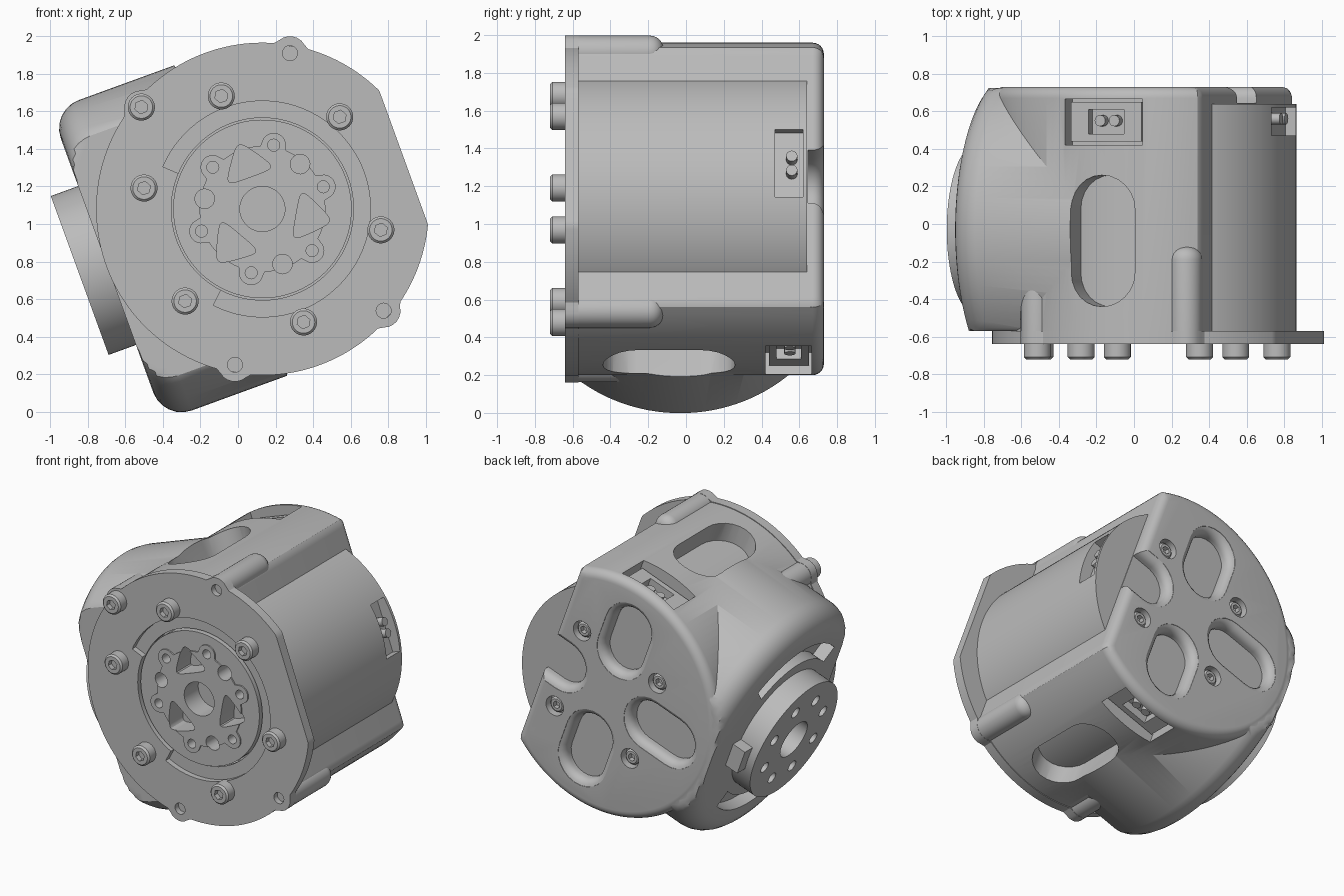
import bpy, bmesh
from math import sin, cos, pi, radians, sqrt, atan2, hypot
from mathutils import Matrix

if "Cube" in bpy.data.objects:
    bpy.data.objects.remove(bpy.data.objects["Cube"])

grey = bpy.data.materials.new("housing grey")
grey.use_nodes = True
GREY = (0.5, 0.5, 0.5, 1)
grey.diffuse_color = GREY
grey.node_tree.nodes["Principled BSDF"].inputs["Base Color"].default_value = GREY
parts = []

# ---- helpers: outlines are 2D, lofts run along one axis of the tilted frame ----
def circle(r, cx=0, cy=0, n=32):
    return [(cx + r * cos(2 * pi * i / n), cy + r * sin(2 * pi * i / n)) for i in range(n)]

def rect(x0, x1, y0, y1):
    return [(x0, y0), (x1, y0), (x1, y1), (x0, y1)]

def stadium(ax, ay, bx, by, r, n=12):
    a = atan2(by - ay, bx - ax)
    ends = ((bx, by, a - pi / 2), (ax, ay, a + pi / 2))
    return [(x + r * cos(s + pi * i / n), y + r * sin(s + pi * i / n))
            for x, y, s in ends for i in range(n + 1)]

def arc_band(r0, r1, a0, a1, n=24):
    angles = [radians(a0 + (a1 - a0) * i / n) for i in range(n + 1)]
    return ([(r1 * cos(a), r1 * sin(a)) for a in angles]
            + [(r0 * cos(a), r0 * sin(a)) for a in reversed(angles)])

def lobed(r, lobes, flat=9, n=240):
    """Disc with round lobes (distance, degrees, radius) and a flat side on +x."""
    pts = []
    for i in range(n):
        a = 2 * pi * i / n
        best = min(r, flat / cos(a)) if cos(a) > 0 else r
        for d, deg, lr in lobes:
            k = a - radians(deg)
            if cos(k) > 0 and abs(d * sin(k)) < lr:
                best = max(best, d * cos(k) + sqrt(lr ** 2 - (d * sin(k)) ** 2))
        pts.append((best * cos(a), best * sin(a)))
    return pts

PLACE = {"x": lambda p, q, h: (h, p, q),
         "y": lambda p, q, h: (p, h, q),
         "z": lambda p, q, h: (p, q, h)}

def loft(name, levels, axis="y", keep=True):
    bm = bmesh.new()
    rings = [[bm.verts.new(PLACE[axis](p, q, h)) for p, q in pts] for pts, h in levels]
    n = len(rings[0])
    for a, b in zip(rings, rings[1:]):
        for i in range(n):
            bm.faces.new((a[i], a[(i + 1) % n], b[(i + 1) % n], b[i]))
    bm.faces.new(rings[0])
    bm.faces.new(rings[-1])
    bmesh.ops.recalc_face_normals(bm, faces=bm.faces)
    mesh = bpy.data.meshes.new(name)
    bm.to_mesh(mesh)
    bm.free()
    ob = bpy.data.objects.new(name, mesh)
    bpy.context.collection.objects.link(ob)
    if keep:
        parts.append(ob)
    return ob

def prism(name, pts, h0, h1, axis="y", keep=True):
    return loft(name, [(pts, h0), (pts, h1)], axis, keep)

def cutter(pts, h0, h1, axis="y"):
    return prism("cutter", pts, h0, h1, axis, False)

def combine(ob, tools, operation="DIFFERENCE"):
    for t in tools:
        m = ob.modifiers.new("combine", "BOOLEAN")
        m.operation, m.solver, m.object = operation, "EXACT", t
    graph = bpy.context.evaluated_depsgraph_get()
    mesh = bpy.data.meshes.new_from_object(ob.evaluated_get(graph))
    ob.modifiers.clear()
    ob.data = mesh
    for t in tools:
        bpy.data.objects.remove(t)

def fillet(r, steps=6):
    """Pairs of (inset, advance) for a quarter-round edge."""
    return [(r * (1 - cos(pi / 2 * i / steps)), r * sin(pi / 2 * i / steps))
            for i in range(steps + 1)]

# ---- housing: round bracket crossed by a side drum ----
BACK, FRONT = 0.73, -0.57
def bracket_outline(inset):
    return [(min(x, 0.5 - inset), z) for x, z in circle(0.88 - inset, n=128)]
def drum_outline(r):
    return [(max(FRONT, min(y, 0.725)), z) for y, z in circle(r, -0.03, 0, 128)]

housing = loft("housing", [(bracket_outline(0), -0.6)] +
               [(bracket_outline(i), BACK - 0.06 + a) for i, a in fillet(0.06)])
drum = loft("drum", [(drum_outline(0.879), 0)] +
            [(drum_outline(0.879 - i), -0.72 - a) for i, a in fillet(0.16)], "x", False)
combine(housing, [drum], "UNION")

tools = [cutter(circle(0.5, n=64), -0.7, -0.45)]
# back pockets with rounded lips; the +x one is open at its end
for ax, az, bx, bz in ((0, 0.36, 0, 0.55), (0, -0.36, 0, -0.55),
                       (-0.36, 0, -0.57, 0), (0.36, 0, 1.2, 0)):
    levels = [(stadium(ax, az, bx, bz, 0.15 + i), 0.67 + a) for i, a in
              [(0, -0.025)] + fillet(0.06)[:-1] + [(0.06, 0.1)]]
    tools.append(loft("cutter", levels, "y", False))
for x in (-0.32, 0.32):
    for z in (-0.32, 0.32):
        tools.append(cutter(circle(0.07, x, z), 0.67, 0.8))
for s in (1, -1):
    # side windows, connector recesses and curved drum slots
    tools.append(cutter(stadium(0, -0.26, 0, 0.08, 0.18), s * 0.71, s * 1.1, "z"))
    tools.append(cutter(rect(-0.22, 0.22, 0.42, 0.665), s * 0.73, s * 1.1, "z"))
    slot = [(y - 0.03, z) for y, z in arc_band(0.53, 0.65, s * 48, s * 132)]
    tools.append(cutter(slot, -1, -0.79, "x"))
combine(housing, tools)

# ---- motor can with a side connector recess ----
motor = prism("motor_can", circle(0.735, n=128), -0.6, 0.64)
combine(motor, [cutter(circle(0.5, n=64), -0.7, -0.45),
                cutter(rect(0.47, 0.62, -0.19, 0.19), 0.65, 0.9, "x")])
for z in (-0.04, 0.04):
    prism("side_connector_pin", circle(0.03, 0.56, z, 16), 0.64, 0.71, "x")

# ---- cable connectors on both bracket sides ----
for s in (1, -1):
    block = prism("cable_connector", rect(-0.2, 0.2, 0.44, 0.65), s * 0.7, s * 0.81, "z")
    combine(block, [cutter(rect(-0.1, 0.1, 0.48, 0.61), s * 0.75, s * 0.9, "z")])
    for x in (-0.04, 0.04):
        prism("connector_pin", circle(0.03, x, 0.55, 16), s * 0.74, s * 0.8, "z")

# ---- front plate with corner lobes and stepped recess ----
corner_r, corner_a = hypot(0.42, 0.73), 60
corners = [(corner_r, a) for a in (corner_a, 180 - corner_a, 180 + corner_a, -corner_a)]
plate = prism("front_plate", lobed(0.885, [(d, a, 0.09) for d, a in corners], 0.8),
              -0.64, FRONT)
holes = [cutter(circle(0.04, d * cos(radians(a)), d * sin(radians(a)), 20), -0.7, -0.59)
         for d, a in corners]
combine(plate, holes + [cutter(circle(0.485, n=96), -0.7, -0.5),
                        cutter(arc_band(0.3, 0.575, -137, 137, 64), -0.7, -0.6)])

# ---- corner bosses behind the lobes ----
for d, a in corners:
    x, z = d * cos(radians(a)), d * sin(radians(a))
    loft("corner_boss", [(circle(0.088, x, z), -0.58)] +
         [(circle(0.088 - i, x, z), -0.19 + h) for i, h in fillet(0.07)])

# ---- output horn in the front recess ----
small = [(0.345, 120 * k + a) for k in range(3) for a in (0, 60)]
horn = prism("output_horn", circle(0.475, n=96), -0.62, -0.44)
face = loft("horn_face", [(lobed(0.335, [(d, a, 0.065) for d, a in small]), h)
                          for h in (-0.63, -0.5)], "y", False)
combine(horn, [face], "UNION")
tools = [cutter(circle(0.12, n=40), -0.7, -0.47)]
for d, a, r in [(d, a, 0.032) for d, a in small] + [(0.312, 120 * k + 30, 0.052) for k in range(3)]:
    tools.append(cutter(circle(r, d * cos(radians(a)), d * sin(radians(a)), 20), -0.7, -0.5))
for k in range(3):
    a = radians(90 + 120 * k)
    tri = [(0.25 + 0.09 * cos(t) + 0.022 * cos(2 * t), 0.11 * sin(t) - 0.025 * sin(2 * t))
           for t in (2 * pi * i / 32 for i in range(32))]
    tools.append(cutter([(p * cos(a) - q * sin(a), p * sin(a) + q * cos(a)) for p, q in tri],
                        -0.7, -0.47))
combine(horn, tools)

# ---- idler horn on the drum ----
idler = prism("idler_horn", circle(0.45, -0.03, 0, 96), -1.035, -0.85, "x")
tools = [cutter(circle(0.14, -0.03, 0, 40), -1.1, -0.9, "x")]
for k in range(8):
    a = 2 * pi * (k + 0.5) / 8
    tools.append(cutter(circle(0.04, -0.03 + 0.3 * cos(a), 0.3 * sin(a), 20), -1.1, -0.95, "x"))
combine(idler, tools)
prism("idler_tab", rect(0.36, 0.5, -0.09, 0.09), -0.98, -0.85, "x")

# ---- socket-head screws ----
def screw(name, x, z, r, base, top):
    s = 1 if top > base else -1
    ob = loft(name, [(circle(r, x, z, 28), base), (circle(r, x, z, 28), top - s * 0.012),
                     (circle(r - 0.012, x, z, 28), top)])
    combine(ob, [cutter(circle(r * 0.5, x, z, 6), top - s * 0.035, top + s * 0.05)])

for k in range(6):
    a = radians(30 + 60 * k)
    screw("front_screw", 0.64 * cos(a), 0.64 * sin(a), 0.072, -0.62, -0.72)
screw("corner_screw", -0.42, 0.73, 0.072, -0.62, -0.72)
for x in (-0.32, 0.32):
    for z in (-0.32, 0.32):
        screw("back_screw", x, z, 0.055, 0.65, 0.71)

# ---- tilt everything into place, colour and shade ----
tilt = Matrix.Translation((0.13, 0, 1.08)) @ Matrix.Rotation(radians(-20), 4, "Y")
bpy.ops.object.select_all(action="DESELECT")
for ob in parts:
    ob.data.transform(tilt)
    ob.data.materials.clear()
    ob.data.materials.append(grey)
    ob.select_set(True)
bpy.context.view_layer.objects.active = parts[0]
bpy.ops.object.shade_smooth_by_angle(angle=radians(30))
